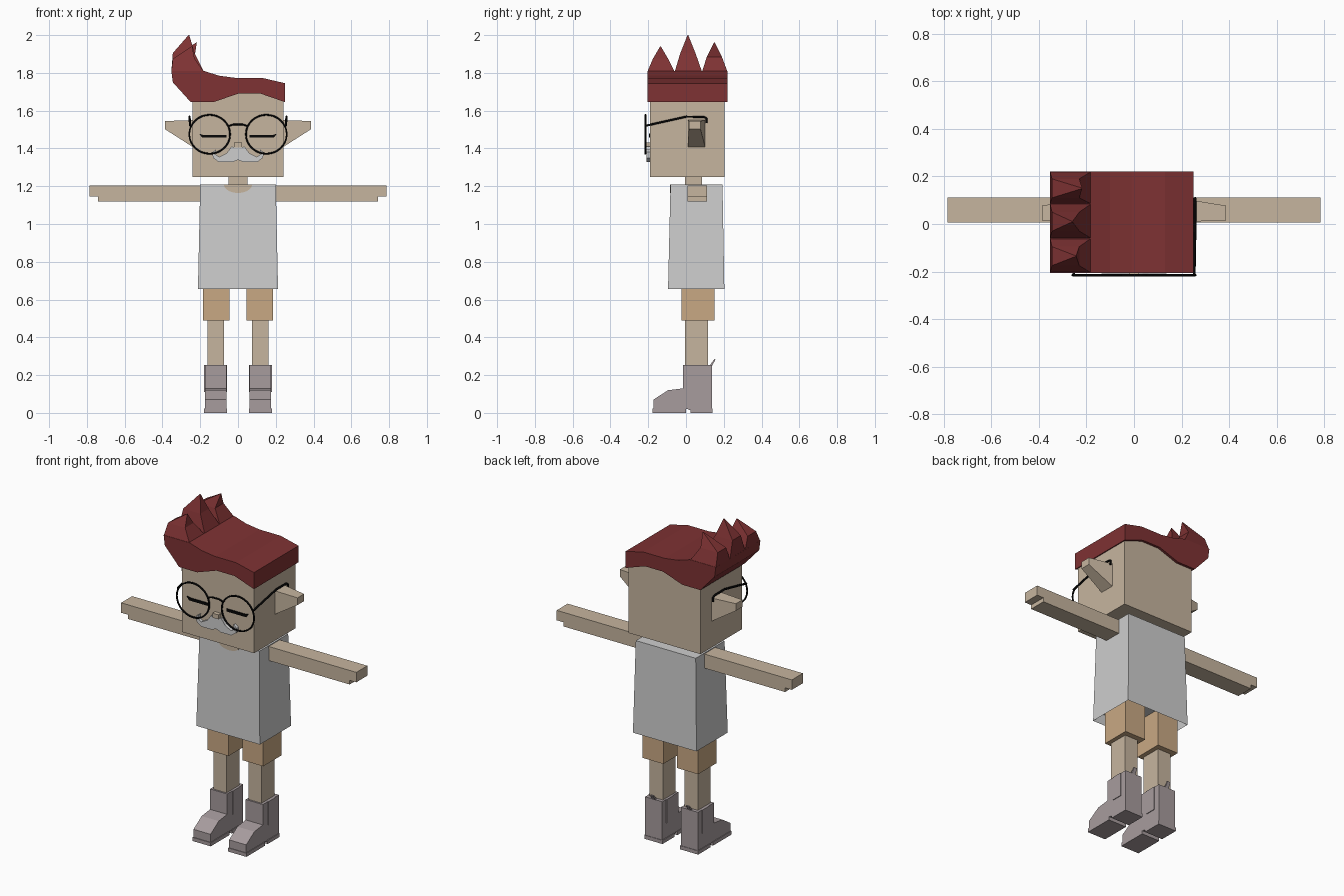
import bpy
import bmesh
import math
from mathutils import Vector

old = bpy.data.objects.get("Cube")
if old:
    bpy.data.objects.remove(old, do_unlink=True)


def material(name, r, g, b):
    """Flat material from display values, stored as linear."""
    col = [((c / 255 + 0.055) / 1.055) ** 2.4 for c in (r, g, b)] + [1]
    m = bpy.data.materials.new(name)
    m.use_nodes = True
    m.diffuse_color = col
    node = next(n for n in m.node_tree.nodes if n.type == "BSDF_PRINCIPLED")
    node.inputs["Base Color"].default_value = col
    return m


skin = material("skin", 198, 181, 159)
red = material("red hair", 126, 50, 51)
white = material("light grey cloth", 206, 206, 206)
tan = material("tan shorts", 201, 169, 132)
mauve = material("mauve leather", 167, 156, 158)
black = material("black", 6, 6, 6)


def finish(name, bm, mat):
    bmesh.ops.recalc_face_normals(bm, faces=bm.faces)
    me = bpy.data.meshes.new(name)
    bm.to_mesh(me)
    bm.free()
    me.materials.append(mat)
    ob = bpy.data.objects.new(name, me)
    bpy.context.collection.objects.link(ob)
    return ob


def loft(name, rings, mat):
    """Join rings of equal length, closing both ends."""
    bm = bmesh.new()
    rows = [[bm.verts.new(p) for p in ring] for ring in rings]
    for a, b in zip(rows, rows[1:]):
        for i in range(len(a)):
            j = (i + 1) % len(a)
            bm.faces.new((a[i], a[j], b[j], b[i]))
    bm.faces.new(rows[0])
    bm.faces.new(rows[-1])
    return finish(name, bm, mat)


def rect(x0, x1, y0, y1, z):
    return [(x0, y0, z), (x1, y0, z), (x1, y1, z), (x0, y1, z)]


def box(name, x0, x1, y0, y1, z0, z1, mat):
    return loft(name, [rect(x0, x1, y0, y1, z0), rect(x0, x1, y0, y1, z1)], mat)


def slab_y(name, pts, y0, y1, mat):
    """Front outline (x, z) extruded along y."""
    return loft(name, [[(x, y, z) for x, z in pts] for y in (y0, y1)], mat)


def slab_x(name, pts, x0, x1, mat):
    """Side outline (y, z) extruded along x."""
    return loft(name, [[(x, y, z) for y, z in pts] for x in (x0, x1)], mat)


def wire(name, pts, radius, closed=False):
    cu = bpy.data.curves.new(name, "CURVE")
    cu.dimensions = "3D"
    cu.bevel_depth = radius
    cu.bevel_resolution = 1
    cu.use_fill_caps = True
    sp = cu.splines.new("POLY")
    sp.points.add(len(pts) - 1)
    for p, co in zip(sp.points, pts):
        p.co = (*co, 1)
    sp.use_cyclic_u = closed
    cu.materials.append(black)
    ob = bpy.data.objects.new(name, cu)
    bpy.context.collection.objects.link(ob)


# Head and neck
box("head", -0.24, 0.24, -0.19, 0.205, 1.25, 1.73, skin)
box("neck", -0.05, 0.05, -0.005, 0.085, 1.18, 1.26, skin)

# Hair: swept block with three spikes along the raised side
sweep = [(-0.25, 1.645), (-0.13, 1.645), (0, 1.69), (0.12, 1.69), (0.25, 1.645),
         (0.25, 1.745), (0.13, 1.773), (-0.01, 1.773), (-0.1, 1.785),
         (-0.18, 1.81), (-0.353, 1.81), (-0.345, 1.75)]
slab_y("hair", sweep, -0.205, 0.22, red)
for n, (y0, y1, tip) in enumerate([(-0.205, -0.06, (-0.245, -0.135, 1.94)),
                                   (-0.06, 0.085, (-0.26, 0.01, 2.0)),
                                   (0.085, 0.22, (-0.22, 0.15, 1.96))]):
    mid = (1.81 + tip[2]) / 2
    low, high = tip[1] - 0.04, tip[1] + 0.04
    loft("hair_spike_%d" % n, [
        rect(-0.353, -0.18, y0, y1, 1.805),
        rect(-0.345, -0.23, low, high, mid),
        [Vector(tip) + Vector(d) * 0.002 for d in rect(-1, 1, -1, 1, 0)]], red)

# Shirt, hollow at the hem
shirt = loft("shirt", [rect(-0.212, 0.212, -0.095, 0.203, 0.655),
                       rect(-0.2, 0.2, -0.082, 0.193, 1.21)], white)
bm = bmesh.new()
bm.from_mesh(shirt.data)
hem = min(bm.faces, key=lambda f: f.calc_center_median().z)
bmesh.ops.inset_region(bm, faces=[hem], thickness=0.012)
bmesh.ops.translate(bm, verts=hem.verts, vec=(0, 0, 0.06))
bm.to_mesh(shirt.data)
bm.free()

# Scooped neckline on the chest
scoop = [(0.075 * math.cos(math.pi * i / 10), 1.209 - 0.045 * math.sin(math.pi * i / 10))
         for i in range(11)]
slab_y("neckline", scoop, -0.086, -0.079, skin)

# Moustache half outline, nose and closed-eye outlines
curl = [(0, 1.405), (0.035, 1.41), (0.06, 1.375), (0.1, 1.355), (0.12, 1.37),
        (0.115, 1.395), (0.137, 1.38), (0.132, 1.35), (0.1, 1.327), (0.03, 1.327), (0, 1.34)]
lid = [(0.06, 1.457), (0.19, 1.457), (0.205, 1.478), (0.185, 1.472), (0.06, 1.472)]
box("nose", -0.02, 0.02, -0.215, -0.185, 1.405, 1.432, skin)

# Boot outlines
boot = [(-0.173, 0.02), (-0.173, 0.07), (-0.095, 0.12), (-0.015, 0.13),
        (-0.015, 0.253), (0.138, 0.253), (0.138, 0.015), (0.02, 0.015), (0.01, 0.02)]
tab = [(0.125, 0.25), (0.15, 0.285), (0.156, 0.282), (0.138, 0.25)]

# Paired parts
for s, side in ((1, "left"), (-1, "right")):
    def pair(a, b):
        return sorted((s * a, s * b))

    box(side + "_arm", *pair(0.17, 0.74), 0.007, 0.112, 1.12, 1.205, skin)
    box(side + "_hand", *pair(0.74, 0.785), 0.007, 0.112, 1.145, 1.205, skin)
    box(side + "_shorts", *pair(0.046, 0.186), -0.025, 0.15, 0.49, 0.74, tan)
    box(side + "_leg", *pair(0.073, 0.161), -0.005, 0.117, 0.2, 0.52, skin)

    # Boot with sole, heel, side panel and pull tab
    slab_x(side + "_boot", boot, *pair(0.062, 0.176), mauve)
    box(side + "_sole", *pair(0.058, 0.18), -0.177, 0.0, 0, 0.022, mauve)
    box(side + "_heel", *pair(0.058, 0.18), 0.025, 0.141, 0, 0.022, mauve)
    box(side + "_boot_panel", *pair(0.058, 0.18), 0.035, 0.1, 0.11, 0.253, mauve)
    slab_x(side + "_boot_tab", tab, *pair(0.108, 0.13), mauve)

    # Ear tapering outward
    loft(side + "_ear", [
        [(s * x, y, z) for y, z in ((y0, z0), (y1, z0), (y1, z1), (y0, z1))]
        for x, y0, y1, z0, z1 in ((0.235, 0.01, 0.102, 1.405, 1.55),
                                  (0.387, 0.015, 0.077, 1.502, 1.545))], skin)

    # Face details
    slab_y(side + "_moustache", [(s * x, z) for x, z in curl], -0.208, -0.186, white)
    slab_y(side + "_closed_eye", [(s * x, z) for x, z in lid], -0.197, -0.188, black)

    # Glasses rim and temple
    rim = [(s * 0.15 + 0.108 * math.cos(t * math.tau / 32), -0.215,
            1.475 + 0.103 * math.sin(t * math.tau / 32)) for t in range(32)]
    wire(side + "_glasses_rim", rim, 0.005, True)
    wire(side + "_glasses_temple", [
        (s * 0.253, -0.215, 1.52), (s * 0.257, 0.0, 1.568),
        (s * 0.257, 0.095, 1.567), (s * 0.257, 0.108, 1.56), (s * 0.257, 0.108, 1.535)], 0.006)

# Glasses bridge
wire("glasses_bridge", [(-0.05, -0.215, 1.518), (-0.025, -0.215, 1.527),
                        (0.025, -0.215, 1.527), (0.05, -0.215, 1.518)], 0.005)
